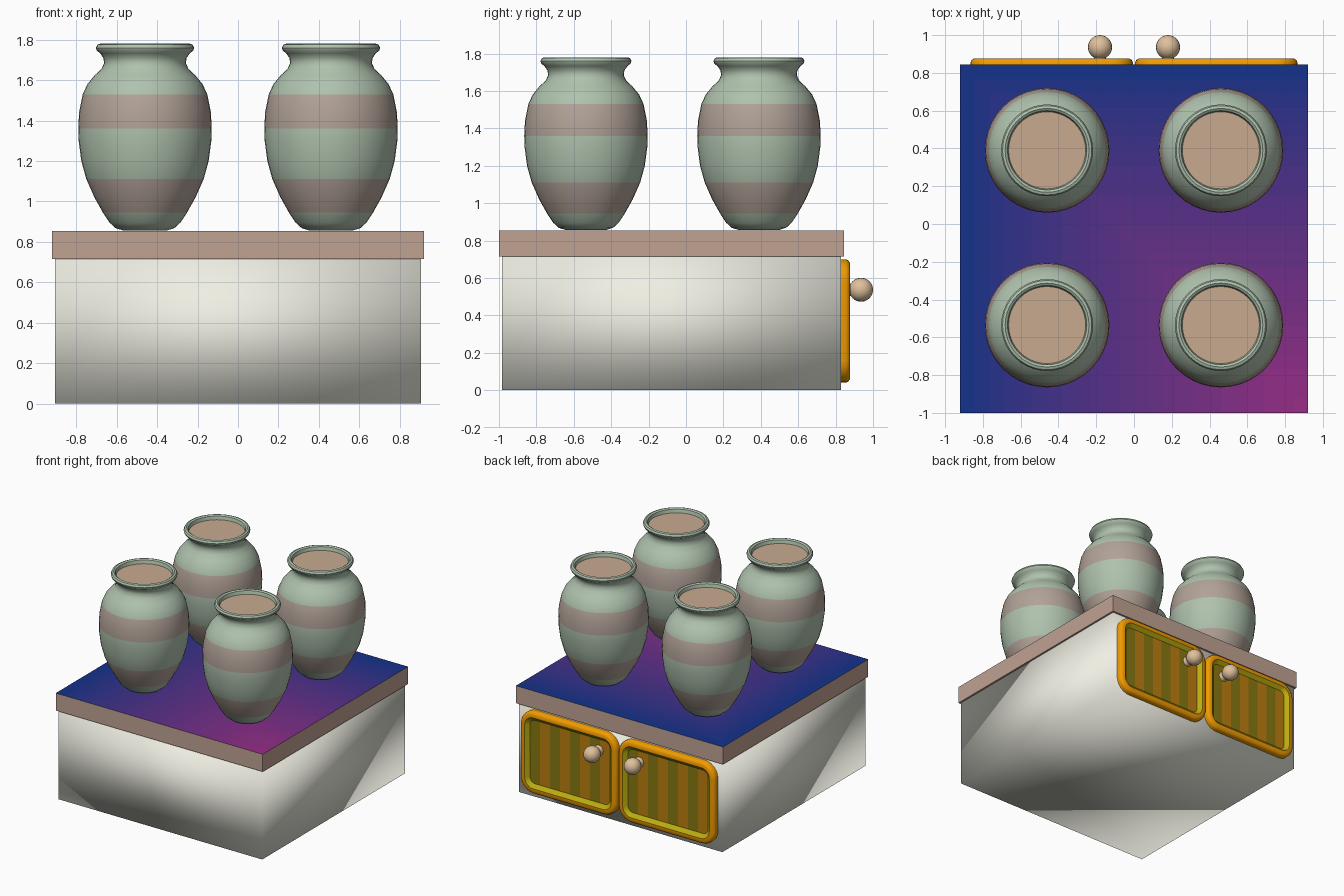
import bpy, bmesh, math
from mathutils import Matrix, Vector

if "Cube" in bpy.data.objects:
    bpy.data.objects.remove(bpy.data.objects["Cube"])


def material(name, rgb):
    m = bpy.data.materials.new(name)
    m.diffuse_color = (*rgb, 1)
    m.use_nodes = True
    m.node_tree.nodes["Principled BSDF"].inputs["Base Color"].default_value = m.diffuse_color
    return m


CREAM = material("cream", (0.86, 0.86, 0.77))
PINK = material("dusty_pink", (0.53, 0.36, 0.29))
GREEN = material("sage", (0.43, 0.54, 0.42))
BROWN = material("clay", (0.44, 0.36, 0.31))
SOIL = material("tan", (0.58, 0.40, 0.28))
ORANGE = material("orange", (0.88, 0.33, 0.0))
OLIVE = material("olive", (0.50, 0.42, 0.005))
PLANK_A = material("plank_light", (0.50, 0.21, 0.005))
PLANK_B = material("plank_dark", (0.25, 0.19, 0.005))
WOOD = material("wood", (0.74, 0.53, 0.33))


def finish(name, bm, mats, angle=None):
    bmesh.ops.recalc_face_normals(bm, faces=bm.faces)
    me = bpy.data.meshes.new(name)
    bm.to_mesh(me)
    bm.free()
    for m in mats:
        me.materials.append(m)
    if angle is not None:
        me.shade_smooth()
        if angle < 180:
            me.set_sharp_from_angle(angle=math.radians(angle))
    ob = bpy.data.objects.new(name, me)
    bpy.context.collection.objects.link(ob)
    return ob


def box(bm, lo, hi):
    size = Vector(hi) - Vector(lo)
    mid = (Vector(hi) + Vector(lo)) / 2
    bmesh.ops.create_cube(bm, size=1, matrix=Matrix.Translation(mid) @ Matrix.Diagonal((*size, 1)))


# Cabinet body, smooth shaded across its corners
bm = bmesh.new()
box(bm, (-0.905, -0.985, 0), (0.905, 0.83, 0.716))
finish("cabinet_body", bm, [CREAM], 180)

# Countertop: the top fades from blue to magenta in nested L-shaped bands
X0, X1, Y0, Y1, ZT = -0.92, 0.92, -1.0, 0.845, 0.855
BANDS = 24
bm = bmesh.new()
box(bm, (X0, Y0, 0.715), (X1, Y1, ZT))
bmesh.ops.delete(bm, geom=[f for f in bm.faces if f.normal.z > 0.5 or f.calc_center_median().z > ZT - 0.01],
                 context='FACES_ONLY')
mats = [PINK]
for i in range(BANDS):
    a, b, t = i / BANDS, (i + 1) / BANDS, (i + 0.5) / BANDS
    xa, xb = X0 + (X1 - X0) * a, X0 + (X1 - X0) * b
    ya, yb = Y1 + (Y0 - Y1) * a, Y1 + (Y0 - Y1) * b
    pts = [(xa, Y0), (xb, Y0), (xb, yb), (X1, yb), (X1, ya), (xa, ya)]
    if i == BANDS - 1:
        pts = [(xa, Y0), (X1, Y0), (X1, ya), (xa, ya)]
    f = bm.faces.new([bm.verts.new((x, y, ZT)) for x, y in pts])
    f.material_index = i + 1
    mats.append(material(f"fade_{i}", (0.004 + 0.33 * t * (0.4 + 0.6 * t), 0.032 - 0.006 * t, 0.26 - 0.02 * t)))
bmesh.ops.remove_doubles(bm, verts=bm.verts, dist=1e-5)
finish("countertop", bm, mats)

# Vase: lathed profile of (radius, height, material of the band above)
PROFILE = [(0.0, 0.857, 0), (0.11, 0.857, 0), (0.145, 0.868, 0), (0.175, 0.895, 0), (0.208, 0.945, 1),
           (0.25, 1.02, 1), (0.29, 1.11, 0), (0.315, 1.2, 0), (0.328, 1.3, 0), (0.33, 1.36, 1),
           (0.326, 1.44, 1), (0.308, 1.53, 0), (0.285, 1.58, 0), (0.248, 1.625, 0), (0.215, 1.655, 0),
           (0.202, 1.685, 0), (0.206, 1.71, 0), (0.222, 1.733, 0), (0.238, 1.745, 0), (0.243, 1.76, 0),
           (0.236, 1.775, 0), (0.222, 1.78, 0), (0.21, 1.772, 0), (0.204, 1.745, 2), (0.0, 1.745, 2)]
SEG = 40
bm = bmesh.new()
rings = []
for r, z, _ in PROFILE:
    n = SEG if r else 1
    rings.append([bm.verts.new((r * math.cos(2 * math.pi * k / SEG), r * math.sin(2 * math.pi * k / SEG), z))
                  for k in range(n)])
for (lo, hi, p) in zip(rings, rings[1:], PROFILE):
    for k in range(SEG):
        j = (k + 1) % SEG
        corners = [lo[k % len(lo)], lo[j % len(lo)], hi[j % len(hi)], hi[k % len(hi)]]
        bm.faces.new(list(dict.fromkeys(corners))).material_index = p[2]
vase = finish("vase_1", bm, [GREEN, BROWN, SOIL], 40)
vase.location = (-0.46, -0.535, 0)
for i, (x, y) in enumerate([(0.46, -0.535), (-0.46, 0.39), (0.46, 0.39)]):
    copy = bpy.data.objects.new(f"vase_{i + 2}", vase.data)
    copy.location = (x, y, 0)
    bpy.context.collection.objects.link(copy)


def rounded_ring(bm, cx, cz, hw, hh, rad, inset, y):
    ring = []
    rr = max(rad - inset, 0.02)
    ex, ez = hw - inset - rr, hh - inset - rr
    for q, (sx, sz) in enumerate([(1, 1), (-1, 1), (-1, -1), (1, -1)]):
        for k in range(7):
            a = math.pi / 2 * (q + k / 6)
            ring.append(bm.verts.new((cx + sx * ex + rr * math.cos(a), y, cz + sz * ez + rr * math.sin(a))))
    return ring


# Doors with rounded frame, sloped inner lip and striped recessed panel
# (inset, depth, material of the strip leading to the next ring)
DOOR = [(0, 0.825, 0), (0, 0.855, 0), (0.006, 0.868, 0), (0.02, 0.877, 0), (0.045, 0.877, 1), (0.075, 0.85, 1)]
STRIPES = 8
for side, s in (("right", 1), ("left", -1)):
    cx, hw = s * 0.436, 0.43
    bm = bmesh.new()
    rings = [rounded_ring(bm, cx, 0.37, hw, 0.33, 0.12, d, y) for d, y, _ in DOOR]
    for lo, hi, p in zip(rings, rings[1:], DOOR):
        for k in range(len(lo)):
            j = (k + 1) % len(lo)
            bm.faces.new((lo[k], lo[j], hi[j], hi[k])).material_index = p[2]
    bm.faces.new(rings[0])
    panel = [bm.faces.new(rings[-1])]
    panel[0].material_index = 2
    w = 2 * (hw - 0.075)
    for i in range(1, STRIPES):
        part = [f for f in bm.faces if f.material_index == 2]
        geom = part + list({e for f in part for e in f.edges}) + list({v for f in part for v in f.verts})
        bmesh.ops.bisect_plane(bm, geom=geom, plane_co=(cx - w / 2 + w * i / STRIPES, 0, 0), plane_no=(1, 0, 0))
    for f in bm.faces:
        if f.material_index == 2:
            x = f.calc_center_bounds().x - cx + w / 2
            f.material_index = 2 + int(x / w * STRIPES) % 2
    finish(f"door_{side}", bm, [ORANGE, OLIVE, PLANK_A, PLANK_B], 35)

    # Knob: ball on a short stem
    bm = bmesh.new()
    turn = Matrix.Rotation(-math.pi / 2, 4, 'X')
    bmesh.ops.create_uvsphere(bm, u_segments=20, v_segments=12, radius=0.064,
                              matrix=Matrix.Translation((s * 0.18, 0.936, 0.537)) @ turn)
    bmesh.ops.create_cone(bm, cap_ends=True, segments=16, radius1=0.042, radius2=0.028, depth=0.05,
                          matrix=Matrix.Translation((s * 0.18, 0.87, 0.537)) @ turn)
    finish(f"knob_{side}", bm, [WOOD], 45)
